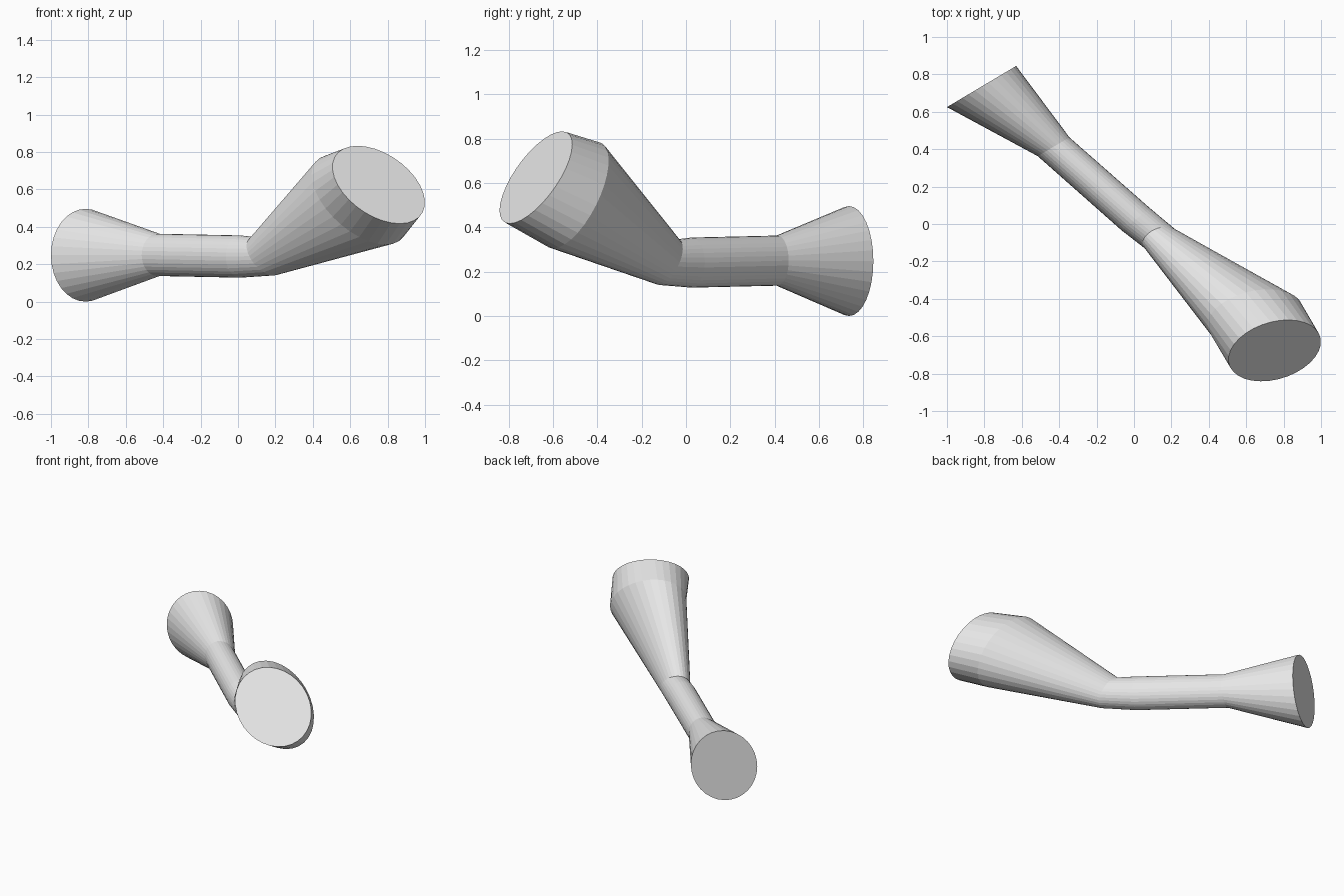
import bpy
import bmesh
import math
from mathutils import Vector

SIDES = 32

cube = bpy.data.objects.get("Cube")
if cube:
    bpy.data.objects.remove(cube, do_unlink=True)

# Plain light grey used on the whole body
grey = bpy.data.materials.new("light_grey")
grey.use_nodes = True
grey.diffuse_color = (0.8, 0.8, 0.8, 1)
grey.node_tree.nodes["Principled BSDF"].inputs["Base Color"].default_value = (0.8, 0.8, 0.8, 1)

# Cross-sections along the bent tube: centre, sideways half-axis, upward half-axis
sections = [
    ((-0.815, 0.735, 0.248), (0.185, 0.11, 0), (0, 0, 0.248)),          # flared back end
    ((-0.43, 0.413, 0.25), (0.085, 0.05, 0), (0, 0, 0.113)),            # back neck
    ((0.01, 0.025, 0.241), (0.075, 0.06, 0), (0, 0, 0.113)),            # middle of neck
    ((0.14, -0.08, 0.243), (0.08, 0.052, 0), (-0.05, 0.04, 0.103)),     # bend
    ((0.648, -0.5, 0.545), (0.212, 0.115, 0), (-0.142, 0.098, 0.24)),   # shoulder of front flare
    ((0.752, -0.677, 0.625), (0.22, 0.114, 0), (-0.113, 0.118, 0.208)), # front end
]


def add_ring(bm, centre, side, up):
    """Add one elliptical ring of vertices."""
    centre, side, up = Vector(centre), Vector(side), Vector(up)
    angles = [2 * math.pi * i / SIDES for i in range(SIDES)]
    return [bm.verts.new(centre + side * math.cos(a) + up * math.sin(a)) for a in angles]


# Loft the rings into one closed tube with flat end caps
bm = bmesh.new()
rings = [add_ring(bm, *section) for section in sections]
for a, b in zip(rings, rings[1:]):
    for i in range(SIDES):
        j = (i + 1) % SIDES
        bm.faces.new((a[i], a[j], b[j], b[i]))
bm.faces.new(rings[0])
bm.faces.new(rings[-1])
bmesh.ops.recalc_face_normals(bm, faces=bm.faces[:])

mesh = bpy.data.meshes.new("flared_bent_tube")
bm.to_mesh(mesh)
bm.free()
mesh.materials.append(grey)
tube = bpy.data.objects.new("flared_bent_tube", mesh)
bpy.context.collection.objects.link(tube)
